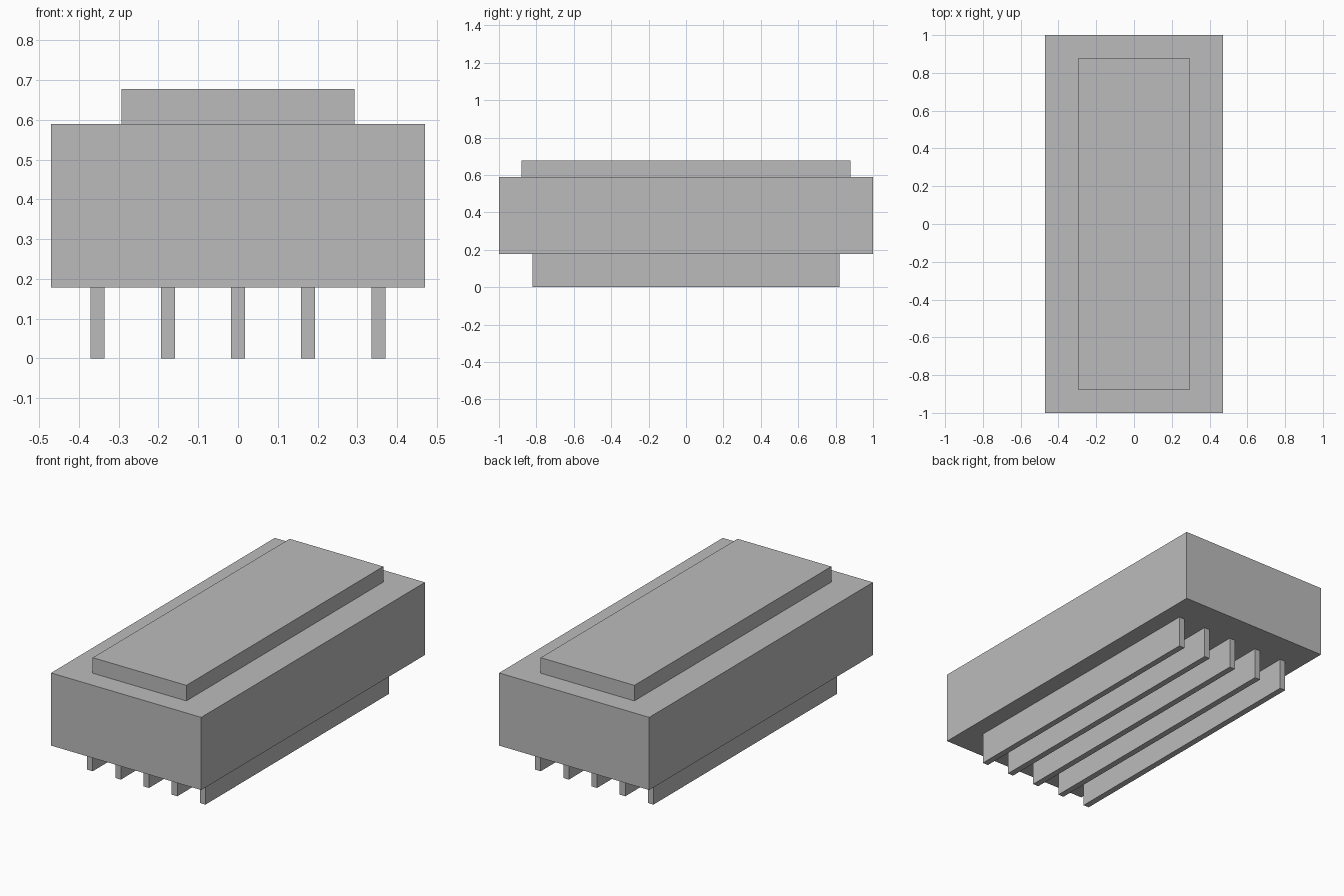
import bpy

if "Cube" in bpy.data.objects:
    bpy.data.objects.remove(bpy.data.objects["Cube"])

grey = bpy.data.materials.new("plain grey")
grey.diffuse_color = (0.5, 0.5, 0.5, 1.0)
grey.use_nodes = True
grey.node_tree.nodes["Principled BSDF"].inputs["Base Color"].default_value = grey.diffuse_color


def box(name, x, half_x, half_y, z0, z1):
    """Box centred on x and y = 0, spanning z0 to z1."""
    bpy.ops.mesh.primitive_cube_add(size=2, location=(x, 0, (z0 + z1) / 2))
    ob = bpy.context.object
    ob.name = name
    ob.scale = (half_x, half_y, (z1 - z0) / 2)
    bpy.ops.object.transform_apply(location=False, rotation=False, scale=True)
    ob.data.materials.append(grey)
    return ob


# Main block and raised top plate
box("body", 0, 0.47, 1.0, 0.178, 0.589)
box("top_plate", 0, 0.293, 0.88, 0.589, 0.677)

# Row of thin fins along the underside
for i in range(5):
    box(f"bottom_fin_{i + 1}", (i - 2) * 0.1765, 0.0175, 0.82, 0.0, 0.178)
